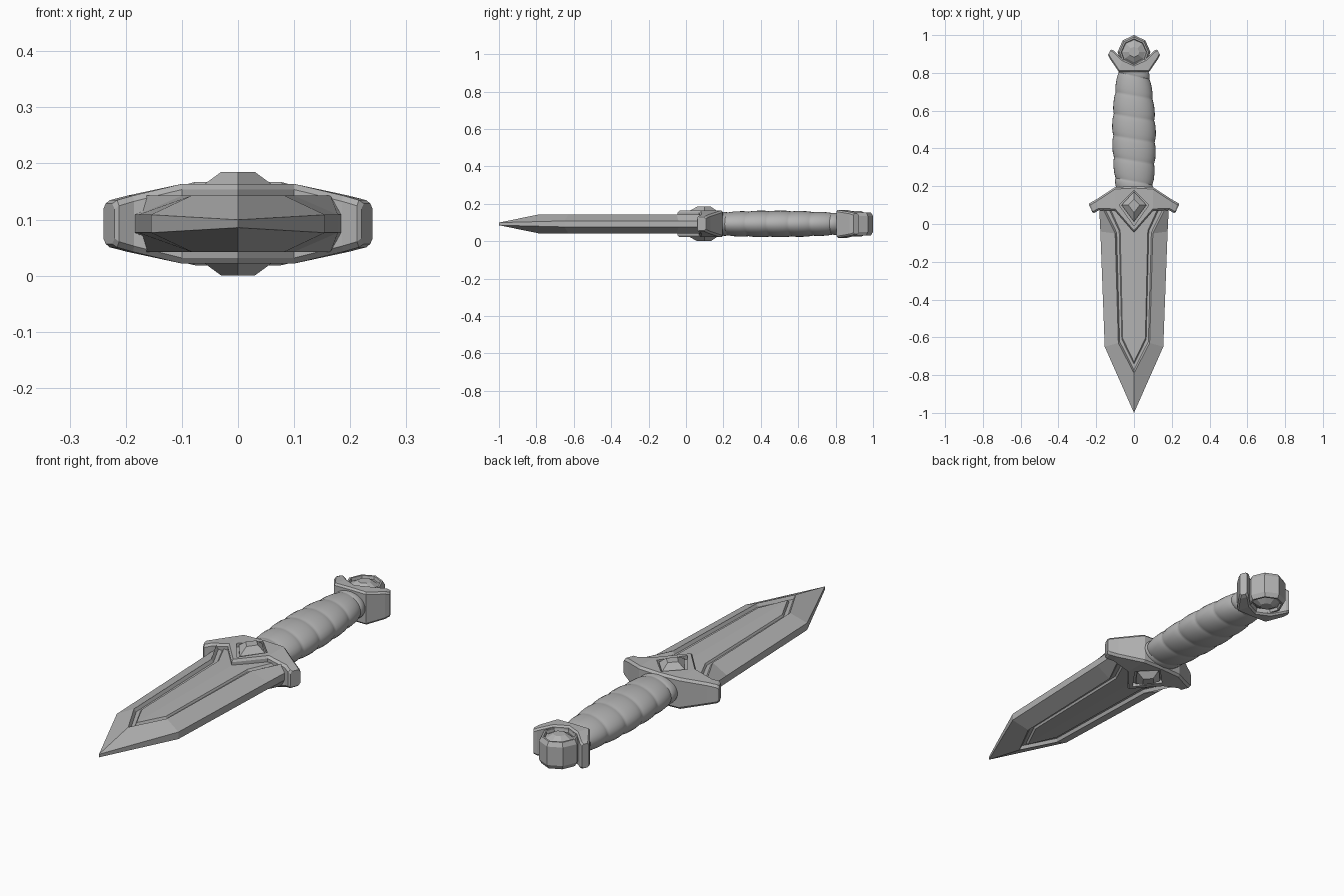
import bpy, bmesh, math

if "Cube" in bpy.data.objects:
    bpy.data.objects.remove(bpy.data.objects["Cube"])

MID = 0.0925  # height of the symmetry plane
steel = bpy.data.materials.new("grey steel")
steel.diffuse_color = (0.45, 0.45, 0.45, 1)
steel.use_nodes = True
steel.node_tree.nodes["Principled BSDF"].inputs["Base Color"].default_value = steel.diffuse_color


def finish(name, bm, smooth=False):
    bmesh.ops.remove_doubles(bm, verts=bm.verts, dist=0.0002)
    bmesh.ops.recalc_face_normals(bm, faces=bm.faces)
    me = bpy.data.meshes.new(name)
    bm.to_mesh(me)
    bm.free()
    ob = bpy.data.objects.new(name, me)
    ob.location.z = MID
    me.materials.append(steel)
    bpy.context.collection.objects.link(ob)
    if smooth:
        bpy.ops.object.select_all(action='DESELECT')
        bpy.context.view_layer.objects.active = ob
        ob.select_set(True)
        bpy.ops.object.shade_smooth_by_angle(angle=math.radians(35))
    return ob


def nested(name, rings):
    """Concentric half outlines (first and last point on the axis), mirrored in x and z."""
    bm = bmesh.new()
    for s in (1, -1):
        loops = []
        for ring in rings:
            full = ring + [(-x, y, z) for x, y, z in ring[-2:0:-1]]
            loops.append([bm.verts.new((x, y, s * z)) for x, y, z in full])
        n = len(loops[0])
        for a, b in zip(loops, loops[1:]):
            for i in range(n):
                j = (i + 1) % n
                bm.faces.new((a[i], a[j], b[j], b[i]))
        k, top = len(rings[0]), loops[-1]
        bm.faces.new(top[:k])
        bm.faces.new(top[k - 1:] + top[:1])
    return finish(name, bm)


def loft(name, stations, c):
    """Chamfered bar across x; a station is front point, back point, half thickness."""
    full = [((-a[0], a[1]), (-b[0], b[1]), h) for a, b, h in stations[:0:-1]] + stations
    bm = bmesh.new()
    loops = []
    for a, b, h in full:
        t = c / math.dist(a, b)
        prof = [(0, h - c), (t, h), (1 - t, h), (1, h - c),
                (1, c - h), (1 - t, -h), (t, -h), (0, c - h)]
        loops.append([bm.verts.new((a[0] + (b[0] - a[0]) * u, a[1] + (b[1] - a[1]) * u, z))
                      for u, z in prof])
    for p, q in zip(loops, loops[1:]):
        for i in range(8):
            j = (i + 1) % 8
            bm.faces.new((p[i], p[j], q[j], q[i]))
    bm.faces.new(loops[0])
    bm.faces.new(loops[-1])
    return finish(name, bm)


def mix(a, b, t, z):
    return [(p[0] + (q[0] - p[0]) * t, p[1] + (q[1] - p[1]) * t, z) for p, q in zip(a, b)]


# Blade: blunt edge, bevel, narrow groove and raised centre panel
edge = [(0, -1), (0.155, -0.65), (0.178, -0.04), (0.185, 0.1), (0, 0.1)]
outer = [(0, -0.79), (0.083, -0.63), (0.1, -0.05), (0.165, 0.08), (0, 0.1)]
inner = [(0, -0.73), (0.06, -0.605), (0.073, -0.035), (0.13, 0.09), (0, 0.1)]
rim = [(x, y, 0.007 if y == -1 else 0.016) for x, y in edge]
panel = [(x, y, 0.048 if x == 0 else 0.045) for x, y in inner]
nested("blade", [mix(edge, edge, 0, 0), rim, mix(outer, outer, 0, 0.05),
                 mix(outer, inner, 0.3, 0.036), mix(outer, inner, 0.8, 0.036), panel])

# Guard: winged bar with a pointed front, and a diamond recess on both faces
guard = loft("guard", [((0, -0.045), (0, 0.2), 0.071),
                       ((0.1, 0.07), (0.1, 0.195), 0.071),
                       ((0.185, 0.073), (0.2, 0.13), 0.05),
                       ((0.212, 0.058), (0.232, 0.112), 0.042),
                       ((0.22, 0.062), (0.24, 0.106), 0.036)], 0.01)
bm = bmesh.new()
for s in (1, -1):
    base = [(0, 0.18), (0.078, 0.1), (0, -0.01), (-0.078, 0.1)]
    lo = [bm.verts.new((x, y, s * 0.054)) for x, y in base]
    hi = [bm.verts.new((x, y, s * 0.12)) for x, y in base]
    bm.faces.new(lo)
    bm.faces.new(hi)
    for i in range(4):
        j = (i + 1) % 4
        bm.faces.new((lo[i], lo[j], hi[j], hi[i]))
cutter = finish("recess_cutter", bm)
cutter.hide_render = True
cutter.hide_viewport = True
cut = guard.modifiers.new("recess", 'BOOLEAN')
cut.operation = 'DIFFERENCE'
cut.solver = 'EXACT'
cut.object = cutter

# Guard gem: faceted diamond showing on both faces
gem = [(0, 0.172), (0.066, 0.1), (0, 0.012)]
nested("guard_gem", [mix(gem, gem, 0, 0.05), mix(gem, gem, 0, 0.066),
                     [(x * 0.45, 0.1 + (y - 0.1) * 0.45, 0.0925) for x, y in gem]])

# Grip: oval handle with bulging, slightly slanted wraps
seams = [0.17, 0.225, 0.335, 0.45, 0.565, 0.68, 0.785, 0.83]
bm = bmesh.new()
loops = []
SEG = 28
for a, b in zip(seams, seams[1:]):
    for u in (0, 0.06, 0.25, 0.5, 0.75, 0.94):
        y = a + (b - a) * u
        t = (y - 0.47) / 0.3
        bulge = 1 - 0.06 * abs(2 * u - 1) ** 3
        rx = (0.116 - (0.027 if y > 0.47 else 0.02) * t * t) * bulge
        rz = (0.0715 - 0.01 * t * t) * bulge
        ring = []
        for i in range(SEG):
            w = 2 * math.pi * i / SEG
            ring.append(bm.verts.new((rx * math.cos(w), y - 0.018 * math.cos(w), rz * math.sin(w))))
        loops.append(ring)
for p, q in zip(loops, loops[1:]):
    for i in range(SEG):
        j = (i + 1) % SEG
        bm.faces.new((p[i], p[j], q[j], q[i]))
bm.faces.new(loops[0])
bm.faces.new(loops[-1])
finish("grip", bm, True)

# Pommel crown: collar with two flared prongs
loft("pommel_crown", [((0, 0.805), (0, 0.845), 0.075),
                      ((0.08, 0.805), (0.06, 0.872), 0.074),
                      ((0.128, 0.875), (0.108, 0.918), 0.062),
                      ((0.138, 0.895), (0.122, 0.924), 0.055)], 0.008)

# Pommel: faceted disc with a rim and an inset gem on both faces
disc = [(0, 1.0), (0.06, 0.972), (0.087, 0.91), (0.07, 0.86), (0, 0.825)]


def disc_ring(k, z):
    return [(x * k, 0.91 + (y - 0.91) * k, z) for x, y in disc]


nested("pommel", [disc_ring(1, 0), disc_ring(1, 0.042), disc_ring(0.88, 0.061),
                  disc_ring(0.78, 0.061), disc_ring(0.74, 0.048), disc_ring(0.68, 0.048),
                  disc_ring(0.32, 0.068)])
